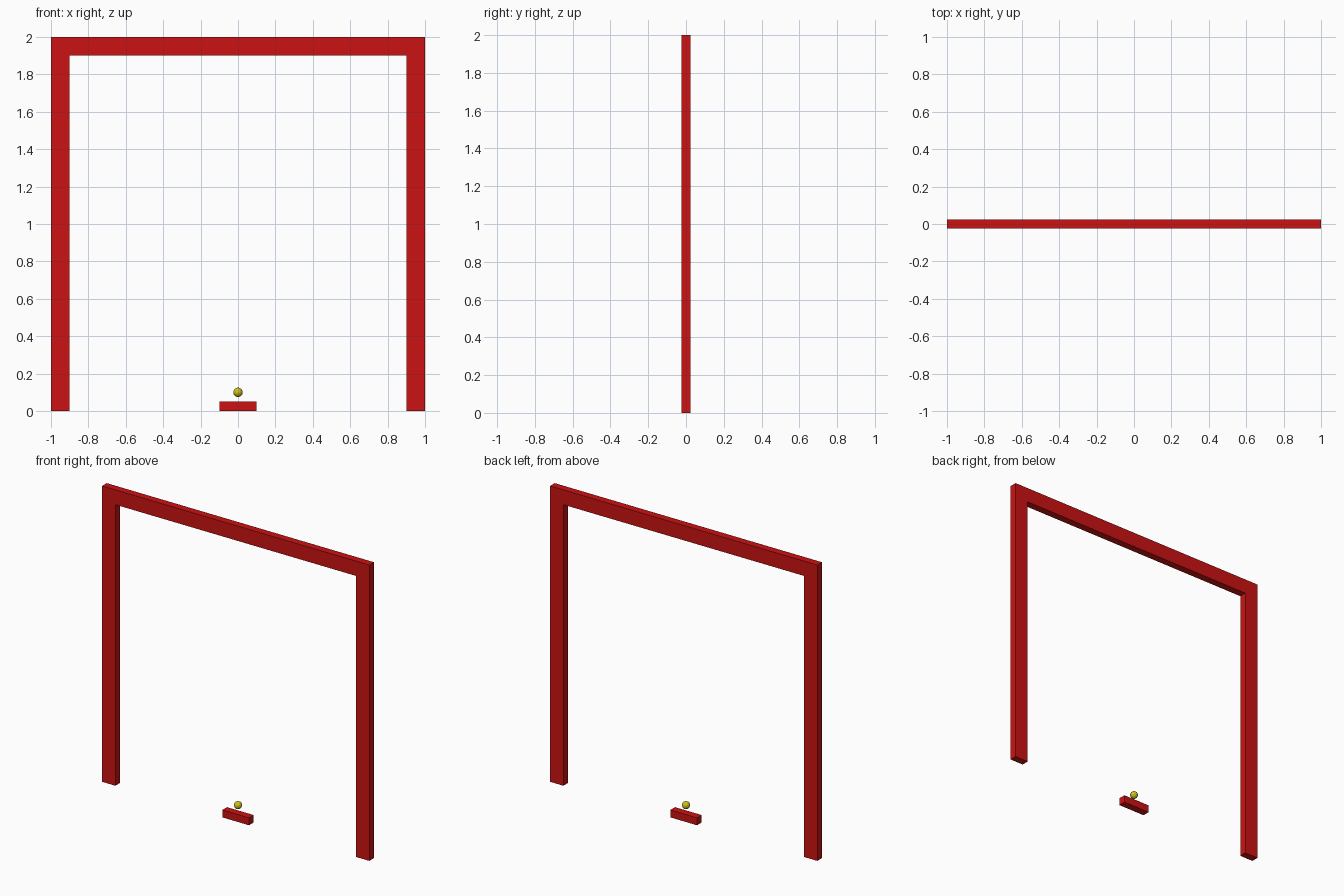
import bpy

if "Cube" in bpy.data.objects:
    bpy.data.objects.remove(bpy.data.objects["Cube"])

DEPTH = 0.05


def material(name, color):
    m = bpy.data.materials.new(name)
    m.diffuse_color = color
    m.use_nodes = True
    m.node_tree.nodes["Principled BSDF"].inputs["Base Color"].default_value = m.diffuse_color
    return m


red = material("red", (0.6, 0.006, 0.006, 1))
yellow = material("yellow", (0.6, 0.52, 0.01, 1))


def box(name, x0, x1, z0, z1):
    bpy.ops.mesh.primitive_cube_add(size=1, location=((x0 + x1) / 2, 0, (z0 + z1) / 2))
    ob = bpy.context.object
    ob.name = name
    ob.scale = (x1 - x0, DEPTH, z1 - z0)
    bpy.ops.object.transform_apply(location=False, rotation=False, scale=True)
    ob.data.materials.append(red)
    return ob


# Frame: two side walls and the top wall
box("left_wall", -1.0, -0.9, 0, 1.9)
box("right_wall", 0.9, 1.0, 0, 1.9)
box("top_wall", -1.0, 1.0, 1.9, 2.0)

# Paddle at the bottom
box("paddle", -0.1, 0.1, 0, 0.05)

# Ball hovering above the paddle
bpy.ops.mesh.primitive_uv_sphere_add(segments=32, ring_count=16, radius=0.025, location=(0, 0, 0.1))
ball = bpy.context.object
ball.name = "ball"
ball.data.materials.append(yellow)
bpy.ops.object.shade_smooth()
